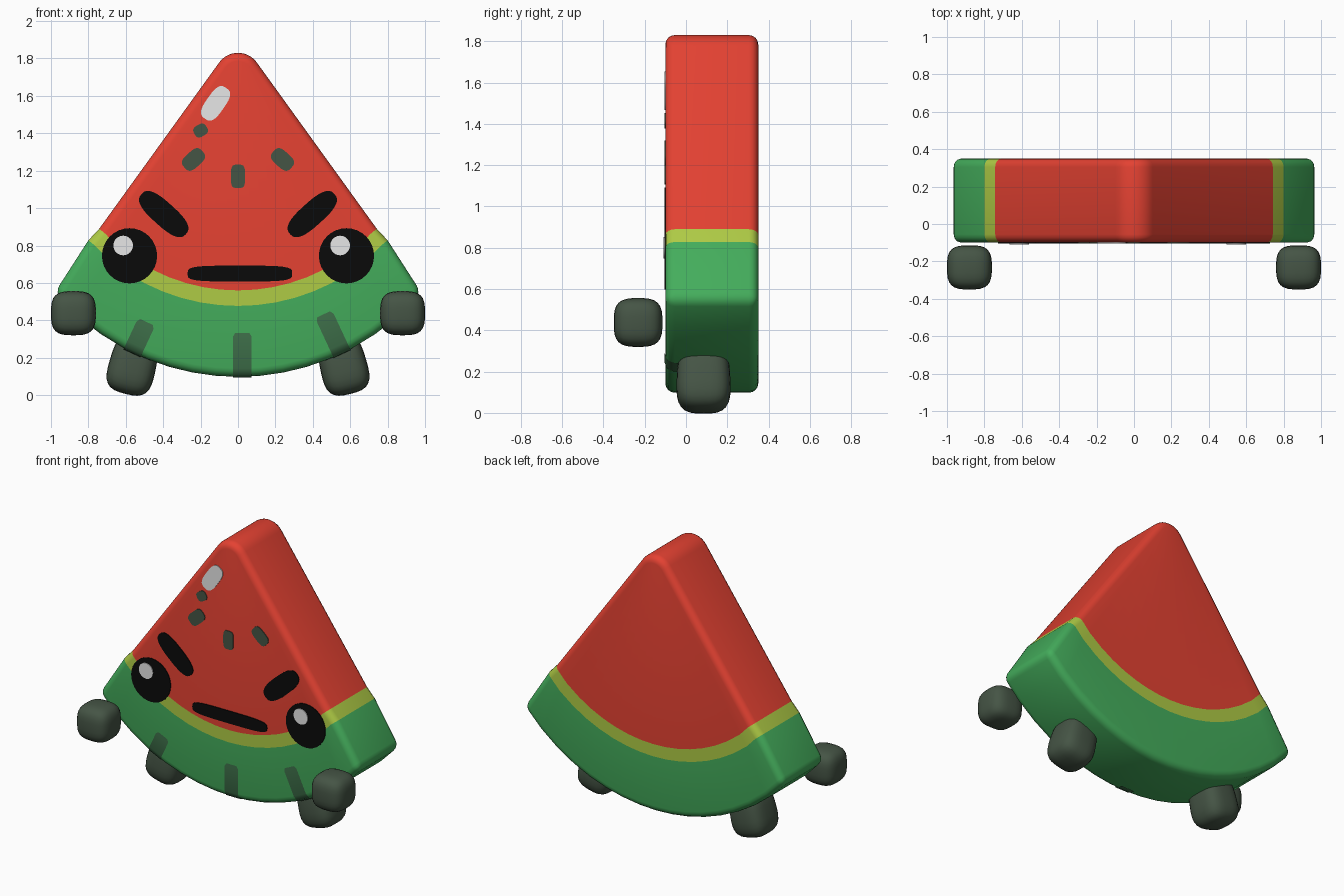
import bpy, bmesh, math
from math import sin, cos, pi, sqrt, radians
from mathutils import Matrix, Vector

if "Cube" in bpy.data.objects:
    bpy.data.objects.remove(bpy.data.objects["Cube"])


def material(name, r, g, b):
    m = bpy.data.materials.new(name)
    m.use_nodes = True
    m.diffuse_color = (r, g, b, 1)
    bsdf = m.node_tree.nodes["Principled BSDF"]
    bsdf.inputs["Base Color"].default_value = (r, g, b, 1)
    bsdf.inputs["Roughness"].default_value = 0.8
    return m


RED = material("flesh red", 0.78, 0.054, 0.032)
LIME = material("pith lime", 0.43, 0.6, 0.06)
GREEN = material("rind green", 0.058, 0.42, 0.107)
STRIPE = material("stripe green", 0.05, 0.165, 0.07)
DARK = material("seed grey green", 0.06, 0.09, 0.06)
BLACK = material("black", 0.003, 0.003, 0.003)
WHITE = material("shine white", 0.8, 0.8, 0.8)
FRONT, BACK = -0.1, 0.35


def finish(name, bm, mats, angle=40):
    me = bpy.data.meshes.new(name)
    bm.to_mesh(me)
    bm.free()
    ob = bpy.data.objects.new(name, me)
    bpy.context.collection.objects.link(ob)
    for m in mats:
        me.materials.append(m)
    bpy.ops.object.select_all(action='DESELECT')
    ob.select_set(True)
    bpy.context.view_layer.objects.active = ob
    bpy.ops.object.shade_smooth_by_angle(angle=radians(angle))
    return ob


# Wedge body: curved rows from rind to tip, thickened and rounded
def slice_body():
    bm = bmesh.new()
    cols = 16
    # half width, circle centre height, radius, side of circle used
    rows = [(0.98, 1.39, 1.292, -1), (0.8, 1.565, 1.088, -1),
            (0.742, 1.56, 1.0, -1), (0.1, 1.706, 0.124, 1)]
    grid = []
    for half, zc, r, side in rows:
        xs = [half * (2 * i / cols - 1) for i in range(cols + 1)]
        grid.append([bm.verts.new((x, FRONT, zc + side * sqrt(r * r - x * x))) for x in xs])
    for a, b in zip(grid, grid[1:]):
        for i in range(cols):
            bm.faces.new((a[i], a[i + 1], b[i + 1], b[i]))
    res = bmesh.ops.extrude_face_region(bm, geom=bm.faces[:], use_keep_orig=True)
    moved = [g for g in res["geom"] if isinstance(g, bmesh.types.BMVert)]
    bmesh.ops.translate(bm, verts=moved, vec=(0, BACK - FRONT, 0))
    bmesh.ops.recalc_face_normals(bm, faces=bm.faces[:])
    # colour bands by distance from the centre of the rind arc
    for f in bm.faces:
        c = f.calc_center_median()
        d = math.hypot(c.x, c.z - 1.56)
        f.material_index = 2 if d > 1.095 else 1 if d > 1.0 else 0
    rim = [e for e in bm.edges if e.calc_face_angle(0) > radians(45)]
    bmesh.ops.bevel(bm, geom=rim, offset=0.045, segments=4, profile=0.5,
                    affect='EDGES', material=-1, clamp_overlap=False)
    finish("melon_slice", bm, [RED, LIME, GREEN])


slice_body()


# Soft rounded-box limbs
def limb(name, centre, size, tilt=0, taper=0):
    bm = bmesh.new()
    bmesh.ops.create_cube(bm, size=2)
    bmesh.ops.subdivide_edges(bm, edges=bm.edges[:], cuts=7, use_grid_fill=True)
    for v in bm.verts:
        p = v.co
        n = sum(abs(c) ** 3.2 for c in p) ** (1 / 3.2)
        p = p / n
        k = 1 - taper * p.z
        v.co = Vector((p.x * size[0] * k, p.y * size[1] * k, p.z * size[2]))
    bm.transform(Matrix.Translation(centre) @ Matrix.Rotation(tilt, 4, 'Y'))
    finish(name, bm, [DARK], 80)


for s, side in ((1, "left"), (-1, "right")):
    limb(side + "_hand", (s * 0.88, -0.232, 0.438), (0.12, 0.118, 0.118))
    limb(side + "_foot", (s * 0.562, 0.085, 0.165), (0.125, 0.13, 0.163), -s * radians(14), 0.06)


# Thin face plates: rounded bars and discs
def plate(name, x, z, length, width, mat, angle=0, power=2.0, layer=0):
    bm = bmesh.new()
    n = 32
    ring = []
    for i in range(n):
        c, s = cos(2 * pi * i / n), sin(2 * pi * i / n)
        u = math.copysign(abs(c) ** (2 / power), c) * length / 2
        w = math.copysign(abs(s) ** (2 / power), s) * width / 2
        ring.append(bm.verts.new((u, 0, w)))
    face = bm.faces.new(ring)
    res = bmesh.ops.extrude_face_region(bm, geom=[face], use_keep_orig=True)
    bmesh.ops.translate(bm, vec=(0, -0.005, 0),
                        verts=[g for g in res["geom"] if isinstance(g, bmesh.types.BMVert)])
    bmesh.ops.recalc_face_normals(bm, faces=bm.faces[:])
    bm.transform(Matrix.Translation((x, FRONT - layer * 0.005, z))
                 @ Matrix.Rotation(-radians(angle), 4, 'Y'))
    finish(name, bm, [mat], 30)


for s, side in ((1, "left"), (-1, "right")):
    plate(side + "_eye", s * 0.58, 0.745, 0.295, 0.295, BLACK)
    plate(side + "_eye_shine", s * 0.58 - 0.034, 0.8, 0.105, 0.105, WHITE, layer=1)
    plate(side + "_brow", s * 0.397, 0.968, 0.32, 0.125, BLACK, s * 42, 2.7)
    plate(side + "_seed", s * 0.238, 1.26, 0.13, 0.085, DARK, -s * 42, 3.2)
plate("mouth", 0.01, 0.65, 0.56, 0.085, BLACK, 0, 4)
plate("middle_seed", 0, 1.17, 0.125, 0.075, DARK, 90, 4)
plate("small_seed", -0.2, 1.415, 0.075, 0.065, DARK, 30, 3)
plate("body_shine", -0.12, 1.56, 0.2, 0.1, WHITE, 55, 3)


# Rind stripes: ribbons that fold over the rounded lower edge
def stripe(name, x, z, lean, length, width=0.1):
    bm = bmesh.new()
    up = Vector((sin(lean), 0, cos(lean)))
    across = Vector((cos(lean), 0, -sin(lean)))
    path = [(-0.005, -0.03, 1), (-0.003, -0.06, 1), (0.012, -0.09, 1), (0.045, -0.104, 1),
            (length - 0.02, -0.104, 1), (length, -0.104, 0.75)]
    pairs = []
    for u, y, k in path:
        mid = Vector((x, y, z)) + up * u
        pairs.append([bm.verts.new(mid + across * (t * k * width / 2)) for t in (1, -1)])
    for (a, b), (c, d) in zip(pairs, pairs[1:]):
        bm.faces.new((b, a, c, d))
    bmesh.ops.recalc_face_normals(bm, faces=bm.faces[:])
    if sum(f.normal.y for f in bm.faces) > 0:
        bmesh.ops.reverse_faces(bm, faces=bm.faces[:])
    finish(name, bm, [STRIPE], 60)


stripe("middle_stripe", 0.023, 0.098, 0, 0.235)
stripe("right_stripe", -0.565, 0.228, radians(25), 0.18)
stripe("left_stripe", 0.555, 0.224, radians(-25), 0.23)
